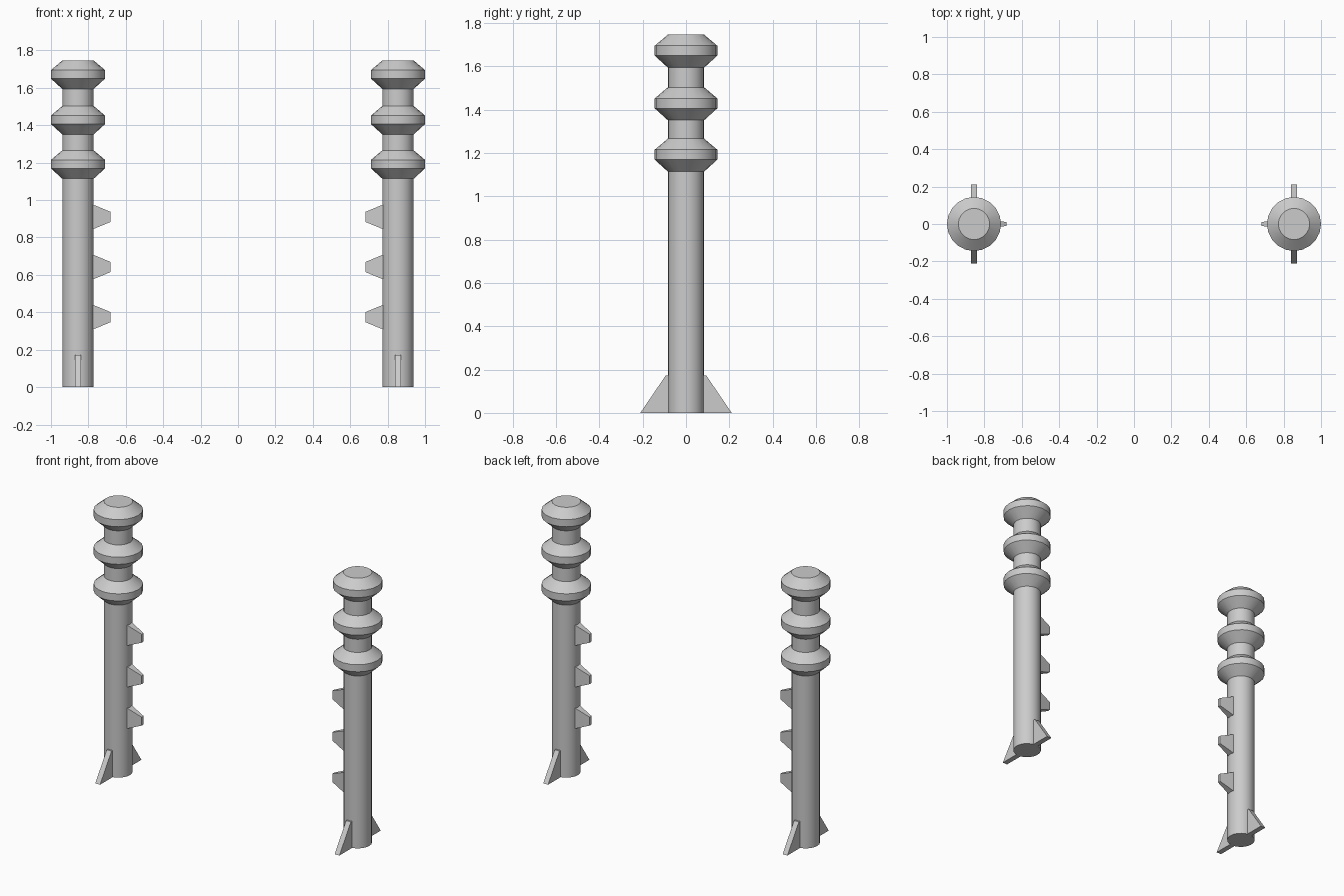
import bpy, bmesh, math

if "Cube" in bpy.data.objects:
    bpy.data.objects.remove(bpy.data.objects["Cube"])

POST_X = 0.8555
R_POST, R_RING = 0.084, 0.1445
SIDES = 20


def finish(name, bm, smooth=False):
    bmesh.ops.recalc_face_normals(bm, faces=bm.faces[:])
    if smooth:
        for f in bm.faces:
            f.smooth = True
        for e in bm.edges:
            e.smooth = e.calc_face_angle(0) < math.radians(30)
    mesh = bpy.data.meshes.new(name)
    bm.to_mesh(mesh)
    bm.free()
    obj = bpy.data.objects.new(name, mesh)
    bpy.context.collection.objects.link(obj)
    return obj


def lathe(name, x, profile):
    bm = bmesh.new()
    loops = []
    for r, z in profile:
        loops.append([bm.verts.new((x + r * math.cos(2 * math.pi * i / SIDES),
                                    r * math.sin(2 * math.pi * i / SIDES), z))
                      for i in range(SIDES)])
    for a, b in zip(loops, loops[1:]):
        for i in range(SIDES):
            j = (i + 1) % SIDES
            bm.faces.new((a[i], a[j], b[j], b[i]))
    bm.faces.new(loops[0])
    bm.faces.new(loops[-1])
    return finish(name, bm, True)


def loft(name, a, b):
    # solid joining two matching four-point outlines
    bm = bmesh.new()
    a = [bm.verts.new(p) for p in a]
    b = [bm.verts.new(p) for p in b]
    for i in range(4):
        j = (i + 1) % 4
        bm.faces.new((a[i], a[j], b[j], b[i]))
    bm.faces.new(a)
    bm.faces.new(b)
    return finish(name, bm)


# post outline with three bevelled rings, bottom to top
profile = [(R_POST, 0)]
for z in (1.114, 1.351, 1.594):
    profile += [(R_POST, z), (R_RING, z + 0.055),
                (R_RING, z + 0.101), (R_POST, z + 0.152)]

for side, label in ((-1, "left"), (1, "right")):
    cx = side * POST_X
    lathe(f"{label}_ringed_post", cx, profile)

    # tapered studs on the inner face
    for k, z in enumerate((0.374, 0.642, 0.910)):
        def rect(r, w, h):
            x = cx - side * r
            return [(x, -w, z - h), (x, w, z - h), (x, w, z + h), (x, -w, z + h)]
        loft(f"{label}_stud_{k + 1}",
             rect(0.080, 0.024, 0.066), rect(0.174, 0.010, 0.027))

    # sloped foot braces, front and back
    for d, where in ((-1, "front"), (1, "back")):
        outline = [(0.06, 0), (0.211, 0), (0.094, 0.172), (0.06, 0.172)]
        loft(f"{label}_{where}_brace",
             [(cx - 0.017, d * y, z) for y, z in outline],
             [(cx + 0.017, d * y, z) for y, z in outline])
